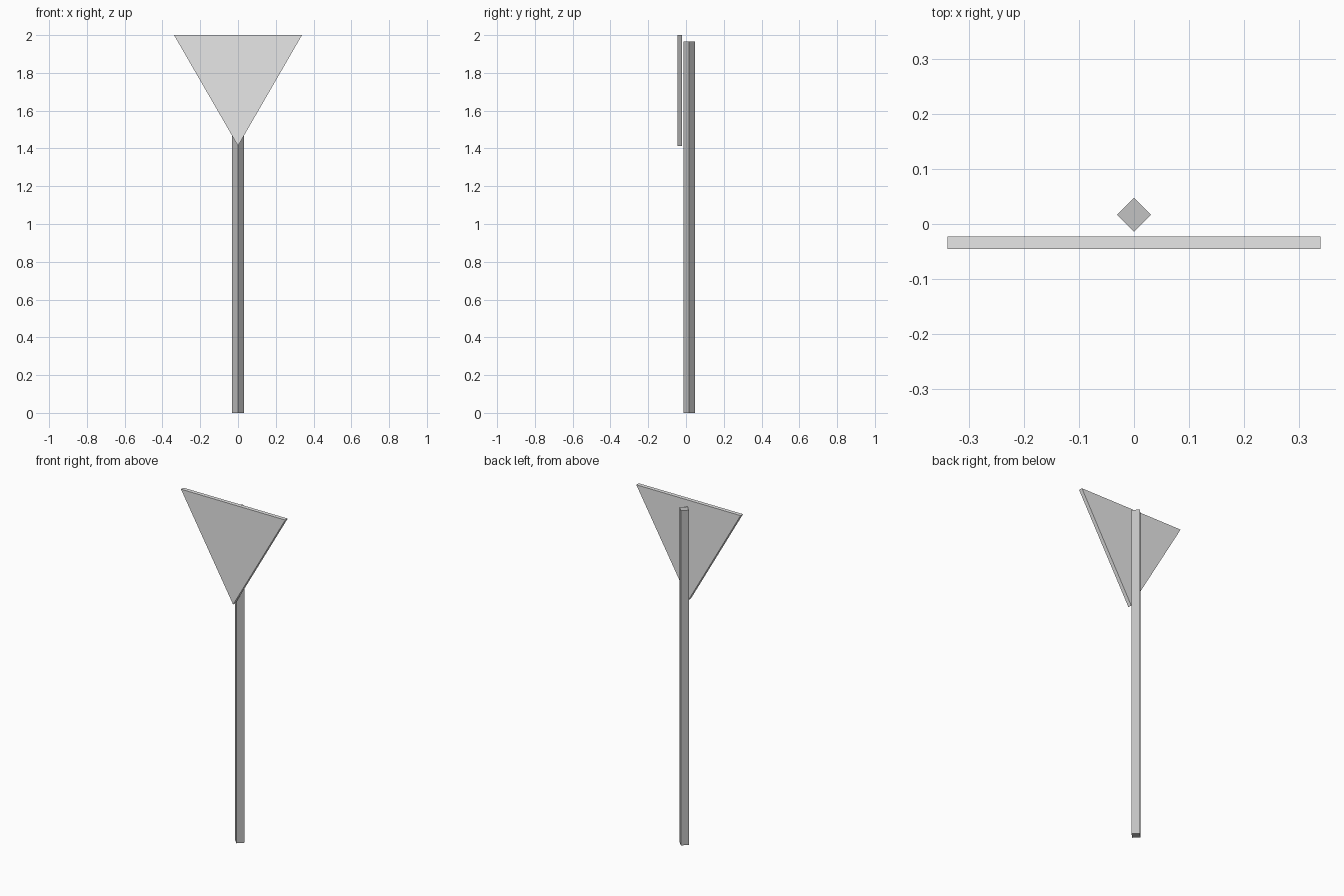
import bpy
from math import radians

cube = bpy.data.objects.get("Cube")
if cube:
    bpy.data.objects.remove(cube, do_unlink=True)


def make_material(name, grey):
    mat = bpy.data.materials.new(name)
    mat.use_nodes = True
    colour = (grey, grey, grey, 1)
    mat.diffuse_color = colour
    mat.node_tree.nodes["Principled BSDF"].inputs["Base Color"].default_value = colour
    return mat


def add_prism(name, sides, radius, depth, location, rotation, mat):
    bpy.ops.mesh.primitive_cylinder_add(
        vertices=sides, radius=radius, depth=depth,
        location=location, rotation=rotation)
    obj = bpy.context.object
    obj.name = name
    bpy.ops.object.transform_apply(location=False, rotation=True, scale=True)
    obj.data.materials.append(mat)
    return obj


# Square post, turned so that one edge faces the front
post_height = 1.965
add_prism("post", 4, 0.031, post_height, (0, 0.0165, post_height / 2),
          (0, 0, 0), make_material("post grey", 0.54))

# Triangular sign plate, point down, standing just clear of the post
plate_radius = 0.391
add_prism("sign_plate", 3, plate_radius, 0.023,
          (0, -0.034, 2 - plate_radius / 2),
          (radians(-90), 0, 0), make_material("plate light grey", 0.8))
